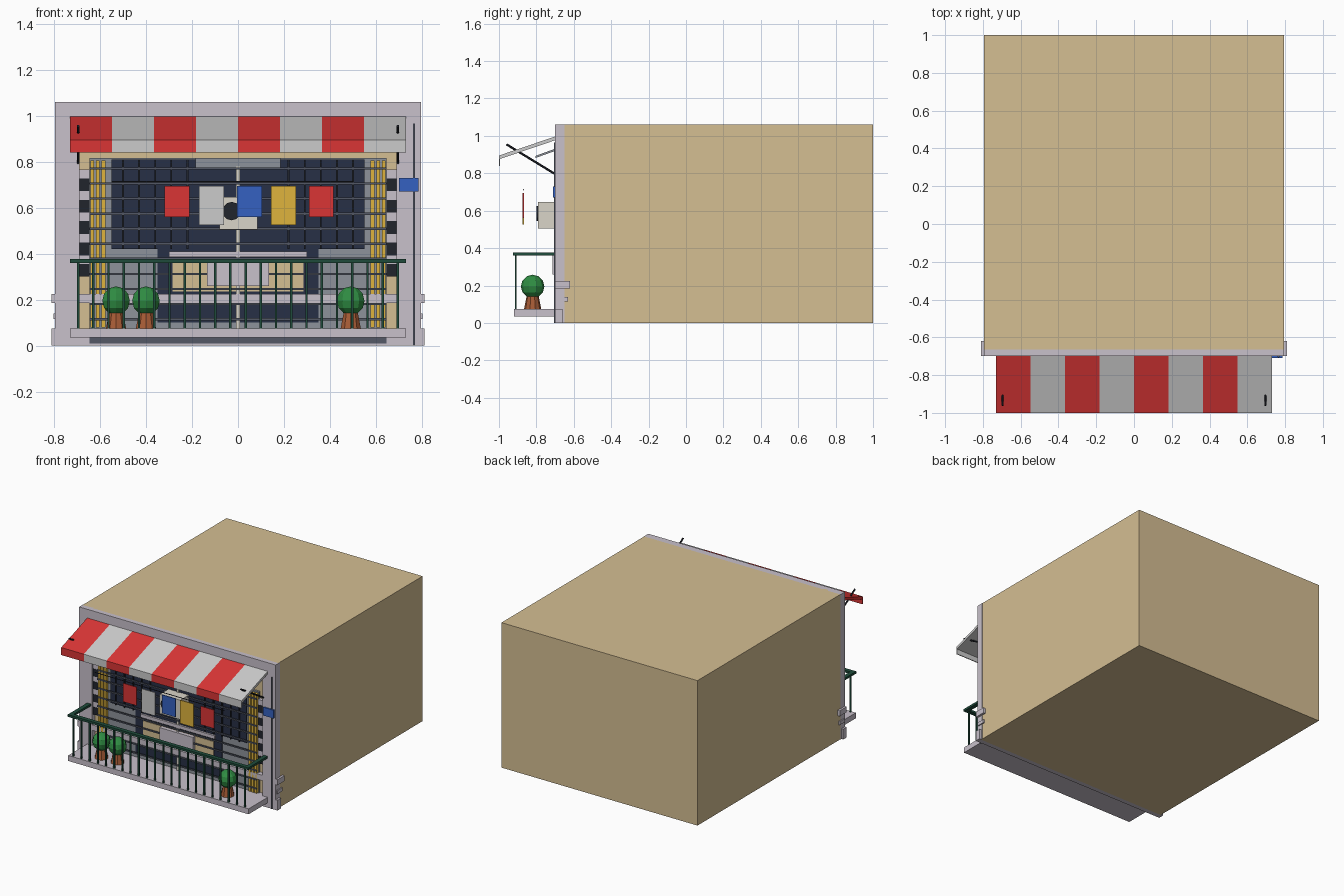
import bpy, bmesh
from math import radians
from mathutils import Vector

if "Cube" in bpy.data.objects:
    bpy.data.objects.remove(bpy.data.objects["Cube"])


def mat(name, r, g, b):
    m = bpy.data.materials.new(name)
    m.diffuse_color = (r ** 2.2, g ** 2.2, b ** 2.2, 1)
    m.use_nodes = True
    m.node_tree.nodes["Principled BSDF"].inputs["Base Color"].default_value = m.diffuse_color
    return m


TAN = mat("tan", .83, .74, .57)
STONE = mat("stone", .78, .75, .79)
GREY = mat("grey", .55, .57, .6)
GLASS = mat("glass", .17, .2, .28)
DARK = mat("dark", .15, .16, .19)
IRON = mat("iron", .33, .35, .4)
GREEN = mat("rail_green", .14, .3, .24)
LEAF = mat("leaf", .2, .55, .27)
CLAY = mat("clay", .65, .36, .22)
RED = mat("red", .85, .22, .22)
WHITE = mat("white", .75, .75, .75)
BLUE = mat("blue", .22, .38, .75)
YELLOW = mat("yellow", .87, .7, .25)
CREAM = mat("cream", .85, .83, .78)


def mesh_object(name, bm, m):
    me = bpy.data.meshes.new(name)
    bm.to_mesh(me)
    bm.free()
    ob = bpy.data.objects.new(name, me)
    bpy.context.collection.objects.link(ob)
    me.materials.append(m)
    return ob


def boxes(name, m, *bounds):
    """One object from boxes given as (x0, x1, y0, y1, z0, z1)."""
    bm = bmesh.new()
    for x0, x1, y0, y1, z0, z1 in bounds:
        vs = bmesh.ops.create_cube(bm, size=1)["verts"]
        for v in vs:
            v.co = Vector((x0 if v.co.x < 0 else x1, y0 if v.co.y < 0 else y1,
                           z0 if v.co.z < 0 else z1))
    return mesh_object(name, bm, m)


def both(b):
    """A box and its mirror image across x = 0."""
    return [b, (-b[1], -b[0]) + tuple(b[2:])]


def cone(name, m, loc, r1, r2, depth, n=8, rot=(0, 0, 0)):
    bpy.ops.mesh.primitive_cone_add(vertices=n, radius1=r1, radius2=r2, depth=depth,
                                    location=loc, rotation=rot)
    ob = bpy.context.object
    ob.name = name
    ob.data.materials.append(m)
    return ob


def rod(name, m, a, b, r, n=6):
    a, b = Vector(a), Vector(b)
    d = b - a
    rot = d.to_track_quat('Z', 'Y').to_euler()
    return cone(name, m, (a + b) / 2, r, r, d.length, n, rot)


def extrude_x(name, m, profile, x0, x1):
    """Closed (y, z) profile extruded along x."""
    bm = bmesh.new()
    face = bm.faces.new([bm.verts.new((x0, y, z)) for y, z in profile])
    ext = bmesh.ops.extrude_face_region(bm, geom=[face])["geom"]
    bmesh.ops.translate(bm, vec=(x1 - x0, 0, 0),
                        verts=[g for g in ext if isinstance(g, bmesh.types.BMVert)])
    bmesh.ops.recalc_face_normals(bm, faces=bm.faces)
    return mesh_object(name, bm, m)


# Building body and stone facade frame
boxes("building_body", TAN, (-.793, .793, -.665, 1, 0, 1.06))
boxes("facade_frame", STONE, *both((.69, .795, -.7, -.65, 0, 1.06)),
      (-.69, .69, -.7, -.65, .965, 1.06))
boxes("base_course", STONE, (-.81, .81, -.7, -.66, 0, .075))
boxes("string_courses", STONE, (-.81, .81, -.7, -.62, .185, .225),
      *both((.69, .803, -.69, -.63, .115, .14)))

# Quoin strips: alternating dark and light blocks
quoins = [(.645, .69, -.692, -.66, .3 + i * .093, .355 + i * .093) for i in range(5)]
boxes("quoin_dark", DARK, *[b for q in quoins for b in both(q)])
boxes("quoin_light", STONE, *[b for q in quoins
                             for b in both(q[:2] + (-.69, -.66, q[5], q[5] + .038))])

# Shop window and lower panels
boxes("window_backing", GREY, (-.645, .645, -.68, -.66, .02, .815))
boxes("window_glass", GLASS, (-.55, .55, -.688, -.675, .42, .81))
boxes("lower_glass", GLASS, (-.35, .35, -.686, -.675, .1, .42))
boxes("lower_panel", TAN, (-.285, .285, -.69, -.68, .235, .36))
boxes("window_sill", STONE, (-.3, .3, -.7, -.68, .385, .41))
boxes("window_lintel", GREY, (-.185, .185, -.697, -.68, .77, .815))
boxes("center_mullion", CREAM, (-.009, .009, -.698, -.68, .02, .78))
boxes("bottom_threshold", IRON, (-.645, .645, -.706, -.68, .01, .035))
boxes("blank_nameplate", STONE, (-.135, .135, -.715, -.69, .26, .36))

# Yellow side shutters, three slats each side
boxes("shutter_slats", YELLOW, *[b for i in range(3)
      for b in both((.577 + i * .024, .593 + i * .024, -.7, -.68, .08, .805))])

# Window grille
boxes("grille_horizontal", IRON,
      *[(-.645, .645, -.707, -.699, .045 + i * .0655, .055 + i * .0655) for i in range(12)])
boxes("grille_vertical", DARK,
      *[b for x in (.22, .29, .36, .43, .5) for b in both((x - .004, x + .004, -.702, -.694, .42, .81))])

# Inner hood and striped awning with valance
extrude_x("inner_hood", GREY, [(-.69, .935), (-.805, .893), (-.805, .882), (-.69, .923)], -.645, .645)
w = 1.46 / 8
for i in range(8):
    x = -.73 + i * w
    extrude_x("awning_stripe", RED if i % 2 == 0 else WHITE,
              [(-.69, 1.0), (-1, .895), (-1, .84), (-.994, .84), (-.994, .877), (-.69, .98)], x, x + w)
for s in (-1, 1):
    rod("awning_arm", DARK, (s * .695, -.96, .955), (s * .695, -.69, .79), .006)

# Balcony slab and railing
boxes("balcony_slab", STONE, (-.73, .73, -.92, -.69, .035, .075))
boxes("railing_top", GREEN, (-.73, .73, -.925, -.895, .36, .376),
      *both((.7, .73, -.895, -.69, .36, .376)))
boxes("railing_bars", GREEN, *[(x - .005, x + .005, -.915, -.905, .07, .365)
                              for x in [-.695 + i * 1.39 / 21 for i in range(22)]])

# Potted plants
for x in (-.53, -.4, .49):
    cone("plant_pot", CLAY, (x, -.82, .115), .046, .03, .08, 10)
    bpy.ops.mesh.primitive_uv_sphere_add(segments=10, ring_count=6, radius=.063,
                                         location=(x, -.82, .195))
    bpy.context.object.name = "plant_foliage"
    bpy.context.object.data.materials.append(LEAF)

# Air conditioner
boxes("air_conditioner", CREAM, (-.08, .085, -.79, -.69, .505, .647))
cone("air_conditioner_fan", DARK, (-.028, -.793, .585), .04, .04, .012, 12, (radians(90), 0, 0))

# Laundry line
rod("laundry_line", DARK, (-.55, -.87, .712), (.5, -.87, .712), .003)
for x, z, m in ((-.265, .56, RED), (-.115, .525, WHITE), (.05, .56, BLUE),
                (.198, .525, YELLOW), (.362, .56, RED)):
    boxes("hanging_cloth", m, (x - .054, x + .054, -.873, -.867, z, .695))

# Street plate and drainpipe
boxes("street_plate", BLUE, (.7, .785, -.71, -.695, .67, .73))
rod("drainpipe", IRON, (.765, -.701, 0), (.765, -.701, .965), .005, 8)
